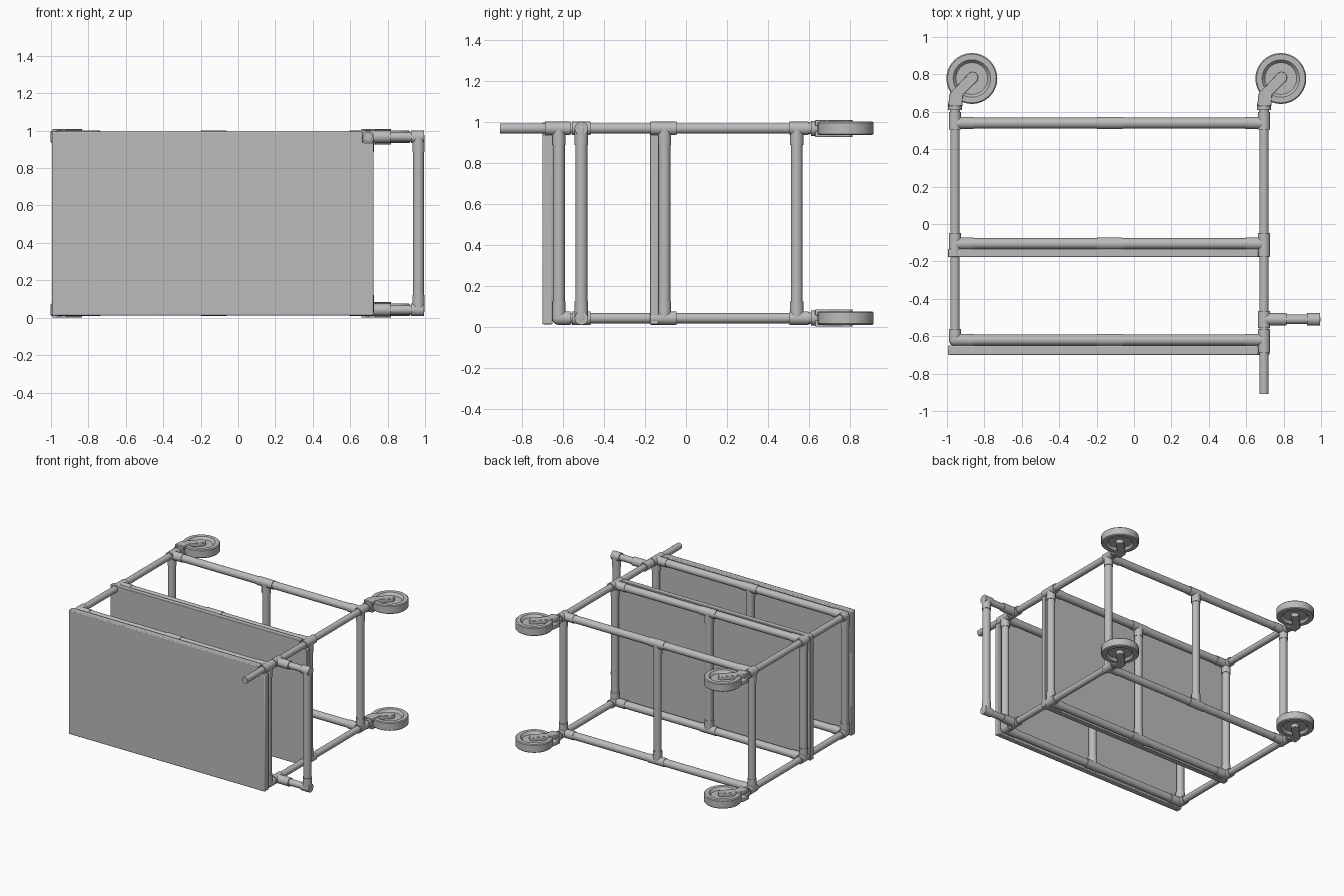
import bpy, bmesh, math
from mathutils import Vector

if "Cube" in bpy.data.objects:
    bpy.data.objects.remove(bpy.data.objects["Cube"], do_unlink=True)

grey = bpy.data.materials.new("light grey")
grey.use_nodes = True
grey.diffuse_color = (0.5, 0.5, 0.5, 1)
grey.node_tree.nodes["Principled BSDF"].inputs["Base Color"].default_value = (0.5, 0.5, 0.5, 1)

LOW, HIGH = 0.042, 0.967          # heights of the two side frames
LEFT, RIGHT = -0.957, 0.695       # x of the posts
MID = -0.13                       # x of the cross tubes
SHELVES = (-0.62, -0.105, 0.54)   # y of the shelf frames
HANDLE_X, HANDLE_Y = 0.965, -0.51
TUBE, POST, FIT = 0.029, 0.025, 0.033
X, Y, Z = Vector((1, 0, 0)), Vector((0, 1, 0)), Vector((0, 0, 1))


def finish(name, bm, bevel=0):
    bmesh.ops.recalc_face_normals(bm, faces=bm.faces)
    mesh = bpy.data.meshes.new(name)
    bm.to_mesh(mesh)
    bm.free()
    ob = bpy.data.objects.new(name, mesh)
    bpy.context.collection.objects.link(ob)
    mesh.materials.append(grey)
    if bevel:
        mod = ob.modifiers.new("bevel", "BEVEL")
        mod.width, mod.segments, mod.limit_method = bevel, 2, "ANGLE"
    bpy.ops.object.select_all(action="DESELECT")
    ob.select_set(True)
    bpy.context.view_layer.objects.active = ob
    bpy.ops.object.shade_smooth_by_angle(angle=math.radians(35))
    return ob


def add_tube(bm, a, b, r):
    a, b = Vector(a), Vector(b)
    mat = (b - a).to_track_quat("Z", "Y").to_matrix().to_4x4()
    mat.translation = (a + b) / 2
    bmesh.ops.create_cone(bm, cap_ends=True, segments=24, radius1=r, radius2=r,
                          depth=(b - a).length, matrix=mat)


def tube(name, a, b, r=TUBE):
    bm = bmesh.new()
    add_tube(bm, a, b, r)
    return finish(name, bm)


def fitting(name, centre, arms):
    """Pipe joint: a ball with a short sleeve along each arm."""
    bm = bmesh.new()
    c = Vector(centre)
    ball = bmesh.ops.create_uvsphere(bm, u_segments=24, v_segments=12, radius=FIT)
    bmesh.ops.translate(bm, verts=ball["verts"], vec=c)
    for arm in arms:
        add_tube(bm, c, c + arm, FIT)
    return finish(name, bm)


def prism(name, outline, axis, start, end, bevel=0):
    """Outline extruded along y (points are x, z) or z (points are x, y)."""
    bm = bmesh.new()
    pts = [(p, start, q) if axis == "y" else (p, q, start) for p, q in outline]
    face = bm.faces.new([bm.verts.new(p) for p in pts])
    geom = bmesh.ops.extrude_face_region(bm, geom=[face])["geom"]
    step = (Y if axis == "y" else Z) * (end - start)
    bmesh.ops.translate(bm, verts=[g for g in geom if isinstance(g, bmesh.types.BMVert)], vec=step)
    return finish(name, bm, bevel)


# Side frames: posts, rails and their joints
for z, inward, side in ((LOW, Z, "lower"), (HIGH, -Z, "upper")):
    tube(f"{side}_left_post", (LEFT, SHELVES[0], z), (LEFT, 0.6, z), POST)
    end = -0.908 if side == "upper" else SHELVES[0]
    tube(f"{side}_right_post", (RIGHT, end, z), (RIGHT, 0.6, z), POST)
    for i, y in enumerate(SHELVES):
        tube(f"{side}_rail_{i}", (LEFT, y, z), (RIGHT, y, z))
        fitting(f"{side}_rail_tee_{i}", (MID, y, z), (X * 0.068, -X * 0.068, inward * 0.08))
        for x, across, end in ((LEFT, X, "left"), (RIGHT, -X, "right")):
            arms = [across * 0.1, inward * 0.08, Y * 0.058]
            if i or (end == "right" and side == "upper"):
                arms.append(-Y * (0.035 if i == 2 else 0.068))
            fitting(f"{side}_{end}_joint_{i}", (x, y, z), arms)

    # Push handle arms
    tube(f"{side}_handle_arm", (RIGHT, HANDLE_Y, z), (HANDLE_X, HANDLE_Y, z), POST)
    fitting(f"{side}_handle_tee", (RIGHT, HANDLE_Y, z), (X * 0.12, Y * 0.045, -Y * 0.045))
    fitting(f"{side}_handle_elbow", (HANDLE_X, HANDLE_Y, z), (-X * 0.04, X * 0.03, inward * 0.08))

# Cross tubes between the two side frames
for i, y in enumerate(SHELVES):
    for x, part in ((LEFT, "left"), (MID, "middle"), (RIGHT, "right")):
        tube(f"{part}_cross_tube_{i}", (x, y, LOW), (x, y, HIGH))
tube("handle_bar", (HANDLE_X, HANDLE_Y, LOW), (HANDLE_X, HANDLE_Y, HIGH))

# Shelf boards, notched at the corner where the long post passes
x0, x1, z0, z1, notch = -0.995, 0.725, 0.012, 0.995, 0.06
board = [(x0, z0), (x1, z0), (x1, z1 - notch), (x1 - notch, z1 - notch), (x1 - notch, z1), (x0, z1)]
prism("top_shelf_board", board, "y", -0.70, -0.65, 0.006)
prism("middle_shelf_board", board, "y", -0.176, -0.134, 0.004)


def wheel(name, centre):
    """Lathe a tyre with a dished hub on both sides."""
    half = [(0.0, 0.014), (0.085, 0.014), (0.1, 0.033), (0.13, 0.033), (0.136, 0.027)]
    profile = half + [(r, -h) for r, h in reversed(half)]
    bm = bmesh.new()
    verts = [bm.verts.new((r, 0, h)) for r, h in profile]
    edges = [bm.edges.new(pair) for pair in zip(verts, verts[1:])]
    bmesh.ops.spin(bm, geom=verts + edges, axis=Z, cent=(0, 0, 0),
                   angle=math.tau, steps=40)
    bmesh.ops.remove_doubles(bm, verts=bm.verts, dist=0.0001)
    bmesh.ops.translate(bm, verts=bm.verts, vec=centre)
    return finish(name, bm)


# Casters: stem, fork cheeks, axle and wheel
tip = [(0.094 + 0.03 * math.cos(math.radians(a)), 0.783 + 0.03 * math.sin(math.radians(a)))
       for a in range(-40, 141, 20)]
cheek = [(-0.036, 0.63), (0.04, 0.63), (0.042, 0.69)] + tip + [(-0.03, 0.695)]
for z, side in ((LOW, "lower"), (HIGH, "upper")):
    for x, end in ((LEFT, "left"), (RIGHT, "right")):
        name = f"{side}_{end}_caster"
        tube(name + "_stem", (x, 0.59, z), (x, 0.625, z), 0.028)
        tube(name + "_swivel", (x, 0.61, z), (x, 0.645, z), 0.037)
        outline = [(x + p, q) for p, q in cheek]
        for s in (-1, 1):
            prism(f"{name}_cheek_{s}", outline, "z", z + s * 0.012, z + s * 0.042, 0.004)
        wheel(name + "_wheel", (x + 0.09, 0.778, z))
